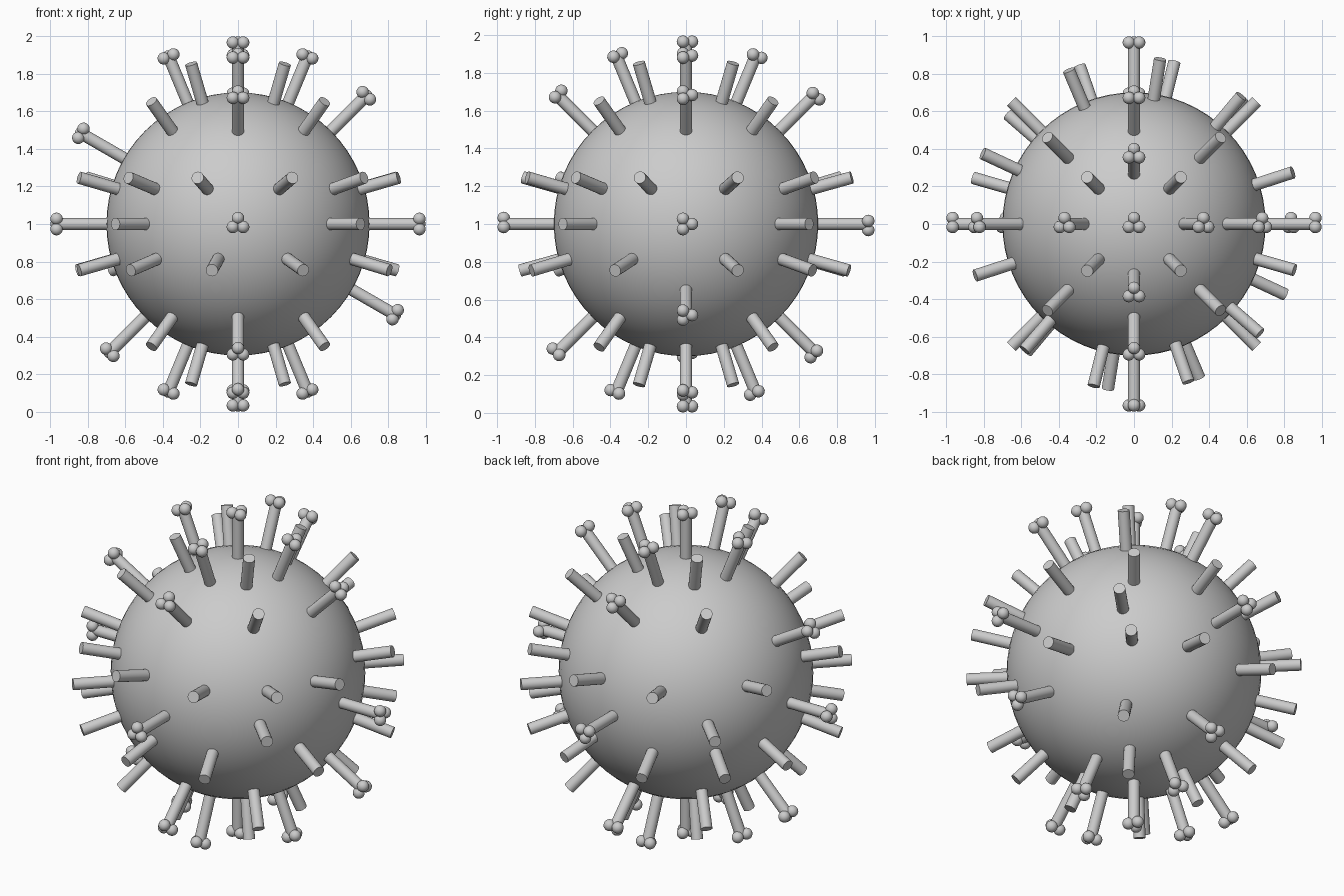
import bpy, bmesh
from math import radians, sin, cos, pi
from mathutils import Matrix, Vector

if "Cube" in bpy.data.objects:
    bpy.data.objects.remove(bpy.data.objects["Cube"])

CENTRE = Matrix.Translation((0, 0, 1))


def finish(bm, name):
    mesh = bpy.data.meshes.new(name)
    bm.to_mesh(mesh)
    bm.free()
    ob = bpy.data.objects.new(name, mesh)
    bpy.context.collection.objects.link(ob)
    bpy.ops.object.select_all(action='DESELECT')
    ob.select_set(True)
    bpy.context.view_layer.objects.active = ob
    bpy.ops.object.shade_smooth_by_angle(angle=radians(40))
    return ob


def rod(bm, rot, start, end, radius):
    """Cylinder along the rotated z axis, between two distances from the centre."""
    bmesh.ops.create_cone(
        bm, cap_ends=True, segments=20, radius1=radius, radius2=radius, depth=end - start,
        matrix=CENTRE @ rot @ Matrix.Translation((0, 0, (start + end) / 2)))


# round body
bm = bmesh.new()
bmesh.ops.create_uvsphere(bm, u_segments=64, v_segments=32, radius=0.7, matrix=CENTRE)
finish(bm, "body")

# plain spikes: vertical diagonal rings, then two rings either side of the equator
directions = []
for az in (45, 135, 225, 315):
    for lat in (67.5, 45, 0, -45, -67.5):
        directions.append((az, lat))
for az in (18, 50, 81, 113, 155, 198, 229, 256, 289, 319, 344):
    directions.append((az, 15.5))
    directions.append((az + 180, -15.5))

bm = bmesh.new()
for az, lat in directions:
    rot = Matrix.Rotation(radians(az), 4, 'Z') @ Matrix.Rotation(radians(90 - lat), 4, 'Y')
    rod(bm, rot, 0.62, 0.922, 0.033)
finish(bm, "plain_spikes")

# tipped spikes: two upright rings, angles measured up from the horizontal axis
side_ring = (0, 45, 67.5, 90, 112.5, 150, 180, 225, 247.5, 270, 292.5, 330)
depth_ring = (0, 45, 67.5, 112.5, 135, 180, 225, 247.5, 292.5, 315)
tipped = [Matrix.Rotation(radians(90 - a), 4, 'Y') for a in side_ring]
tipped += [Matrix.Rotation(radians(a - 90), 4, 'X') for a in depth_ring]

stems, balls = bmesh.new(), bmesh.new()
for rot in tipped:
    rod(stems, rot, 0.62, 0.955, 0.032)
    # cluster of three balls on each tip
    for k in range(3):
        t = pi / 2 + k * 2 * pi / 3
        offset = Matrix.Translation((0.032 * cos(t), 0.032 * sin(t), 0.965))
        bmesh.ops.create_uvsphere(balls, u_segments=16, v_segments=10, radius=0.033,
                                  matrix=CENTRE @ rot @ offset)
finish(stems, "tipped_spike_stems")
finish(balls, "tip_balls")
